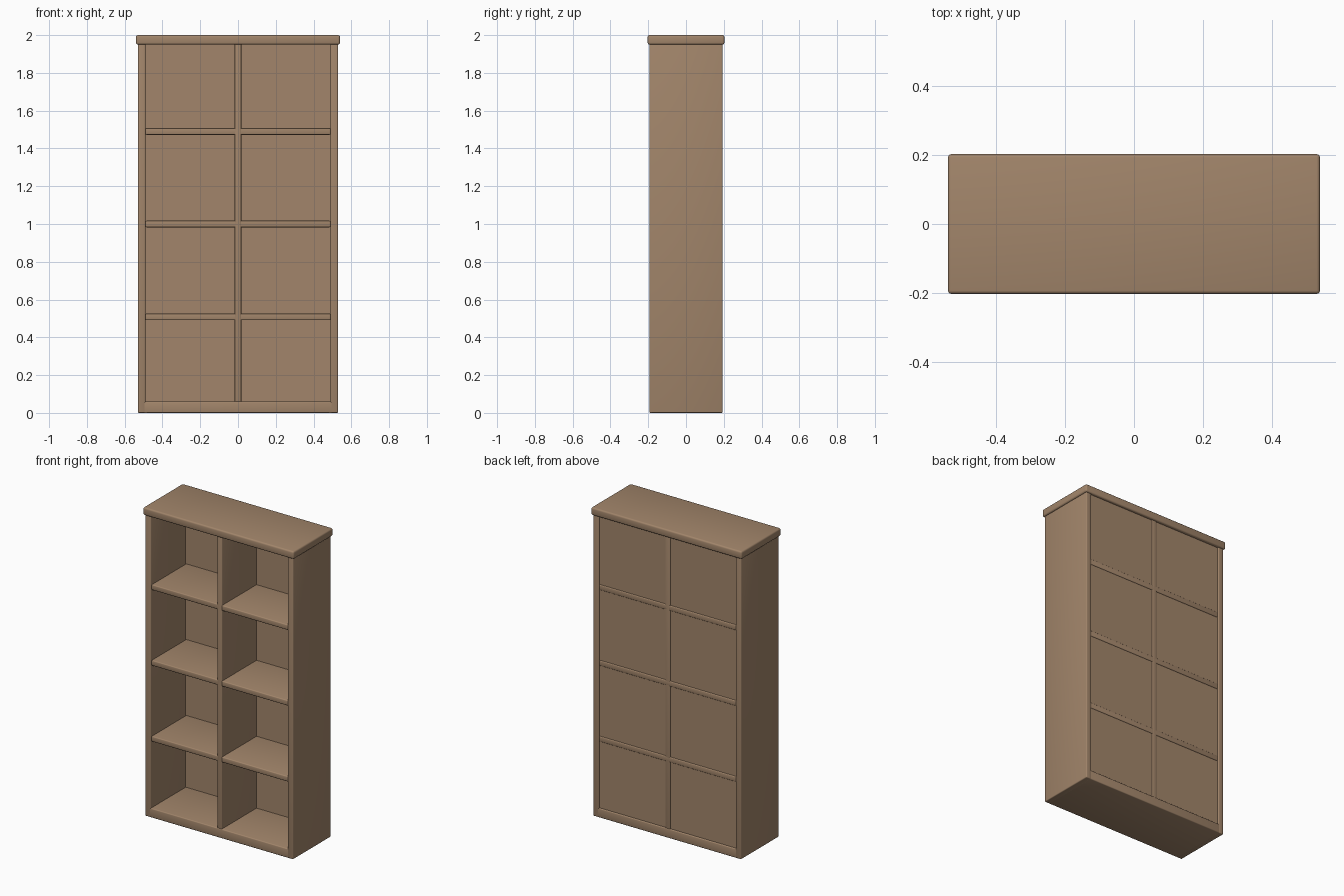
import bpy

if "Cube" in bpy.data.objects:
    bpy.data.objects.remove(bpy.data.objects["Cube"])

wood = bpy.data.materials.new("wood")
wood.diffuse_color = (0.36, 0.235, 0.145, 1)
wood.use_nodes = True
wood.node_tree.nodes["Principled BSDF"].inputs["Base Color"].default_value = wood.diffuse_color


def board(name, x, y, z, bevel=0.006):
    """Rounded board spanning the given (min, max) ranges."""
    spans = (x, y, z)
    bpy.ops.mesh.primitive_cube_add(size=1, location=[(a + b) / 2 for a, b in spans])
    ob = bpy.context.object
    ob.name = name
    ob.scale = [b - a for a, b in spans]
    bpy.ops.object.transform_apply(location=False, rotation=False, scale=True)
    ob.data.materials.append(wood)
    if bevel:
        mod = ob.modifiers.new("rounded_edges", "BEVEL")
        mod.width = bevel
        mod.segments = 3
        bpy.ops.object.modifier_apply(modifier=mod.name)
        bpy.ops.object.shade_smooth_by_angle(angle=0.6)
    return ob


HALF_W, INNER, DEPTH = 0.53, 0.49, 0.193
TOP_Z = 1.95

# Carcass: overhanging top, two sides, thick base
board("top_board", (-0.54, 0.54), (-0.203, 0.203), (TOP_Z, 2.0), 0.01)
board("left_side", (-HALF_W, -INNER), (-DEPTH, DEPTH), (0, TOP_Z + 0.01))
board("right_side", (INNER, HALF_W), (-DEPTH, DEPTH), (0, TOP_Z + 0.01))
board("base_board", (-INNER - 0.01, INNER + 0.01), (-DEPTH, DEPTH), (0, 0.06))

# Inner grid, showing slightly through the back
board("centre_divider", (-0.0175, 0.0175), (-0.19, 0.19), (0.05, TOP_Z + 0.01))
for i, z in enumerate((0.508, 1.0, 1.49)):
    board(f"shelf_{i + 1}", (-INNER, INNER), (-0.188, 0.19), (z - 0.0175, z + 0.0175))

# Thin back panel, set in a little from the rear edges
board("back_panel", (-INNER - 0.005, INNER + 0.005), (0.165, 0.185), (0.03, TOP_Z + 0.01), 0)
